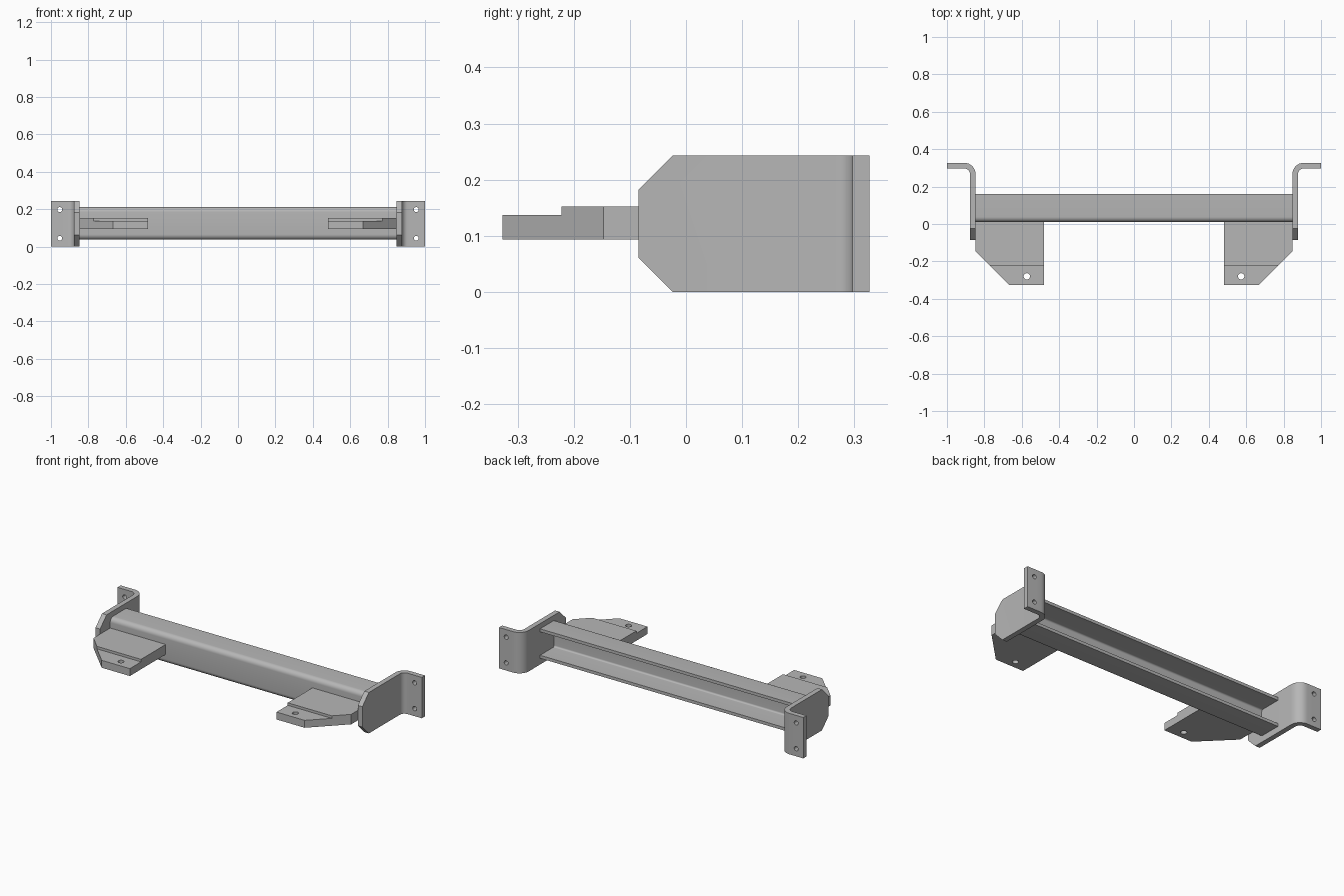
import bpy, bmesh, math
from mathutils import Vector

if "Cube" in bpy.data.objects:
    bpy.data.objects.remove(bpy.data.objects["Cube"], do_unlink=True)

steel = bpy.data.materials.new("grey steel")
steel.use_nodes = True
GREY = (0.47, 0.47, 0.47, 1)
steel.diffuse_color = GREY
steel.node_tree.nodes["Principled BSDF"].inputs["Base Color"].default_value = GREY


def arc(cx, cy, r, start, end, steps=8):
    """Points on an arc, angles in degrees."""
    angles = [math.radians(start + (end - start) * i / steps) for i in range(steps + 1)]
    return [(cx + r * math.cos(a), cy + r * math.sin(a)) for a in angles]


def prism(name, points, place, depth, chamfer=None):
    """Extrude a flat profile; chamfer = (edge test, size)."""
    bm = bmesh.new()
    face = bm.faces.new([bm.verts.new(place(a, b)) for a, b in points])
    new = bmesh.ops.extrude_face_region(bm, geom=[face])["geom"]
    bmesh.ops.translate(bm, vec=Vector(depth), verts=[v for v in new if isinstance(v, bmesh.types.BMVert)])
    if chamfer:
        test, size = chamfer
        edges = [e for e in bm.edges if all(test(v.co) for v in e.verts)
                 and abs(e.verts[0].co.z - e.verts[1].co.z) < 1e-4]
        bmesh.ops.bevel(bm, geom=edges, offset=size, segments=1, affect='EDGES')
    bmesh.ops.recalc_face_normals(bm, faces=bm.faces)
    mesh = bpy.data.meshes.new(name)
    bm.to_mesh(mesh)
    bm.free()
    mesh.materials.append(steel)
    obj = bpy.data.objects.new(name, mesh)
    bpy.context.collection.objects.link(obj)
    return obj


def activate(obj):
    bpy.ops.object.select_all(action='DESELECT')
    obj.select_set(True)
    bpy.context.view_layer.objects.active = obj


def cut(obj, cutter):
    """Subtract the cutter and throw it away."""
    mod = obj.modifiers.new("cut", 'BOOLEAN')
    mod.operation = 'DIFFERENCE'
    mod.solver = 'EXACT'
    mod.object = cutter
    activate(obj)
    bpy.ops.object.modifier_apply(modifier=mod.name)
    bpy.data.objects.remove(cutter, do_unlink=True)


def drill(obj, centre, radius, turn=(0, 0, 0)):
    bpy.ops.mesh.primitive_cylinder_add(vertices=24, radius=radius, depth=0.2, location=centre, rotation=turn)
    cut(obj, bpy.context.object)


def smooth(obj):
    activate(obj)
    bpy.ops.object.shade_smooth_by_angle(angle=math.radians(30))


# Cross beam: rounded channel, open at the back
HALF, WEB, BACK, LOW, HIGH = 0.847, 0.01, 0.16, 0.037, 0.212
WALL, R = 0.018, 0.028
c = WEB + R
channel = ([(BACK, HIGH)] + arc(c, HIGH - R, R, 90, 180) + arc(c, LOW + R, R, 180, 270)
           + [(BACK, LOW), (BACK, LOW + WALL)] + arc(c, LOW + R, R - WALL, 270, 180)
           + arc(c, HIGH - R, R - WALL, 180, 90) + [(BACK, HIGH - WALL)])
smooth(prism("cross_beam", channel, lambda y, z: (-HALF, y, z), (2 * HALF, 0, 0)))

for side, label in ((1, "left"), (-1, "right")):
    flat = lambda z: (lambda x, y: (side * x, y, z))

    # End bracket: bent plate with chamfered front corners and two bolt holes
    bend = (0.907, 0.267)
    plate = ([(0.847, -0.085)] + arc(*bend, 0.06, 180, 90) + [(1, 0.327), (1, 0.297)]
             + arc(*bend, 0.03, 90, 180) + [(0.877, -0.085)])
    bracket = prism(label + "_end_bracket", plate, flat(0), (0, 0, 0.243),
                    (lambda v: v.y < -0.08, 0.061))
    for z in (0.045, 0.198):
        drill(bracket, (side * 0.953, 0.31, z), 0.013, (math.pi / 2, 0, 0))
    smooth(bracket)

    # Mounting tab: thick plate with a lowered front step and one hole
    outline = [(0.482, 0.015), (0.847, 0.015), (0.847, -0.147), (0.667, -0.327), (0.482, -0.327)]
    tab = prism(label + "_mounting_tab", outline, flat(0.093), (0, 0, 0.059))
    step = [(0.4, -0.222), (0.9, -0.222), (0.9, -0.4), (0.4, -0.4)]
    cut(tab, prism("step_cutter", step, flat(0.137), (0, 0, 0.1)))
    drill(tab, (side * 0.573, -0.28, 0.12), 0.017)
    smooth(tab)
